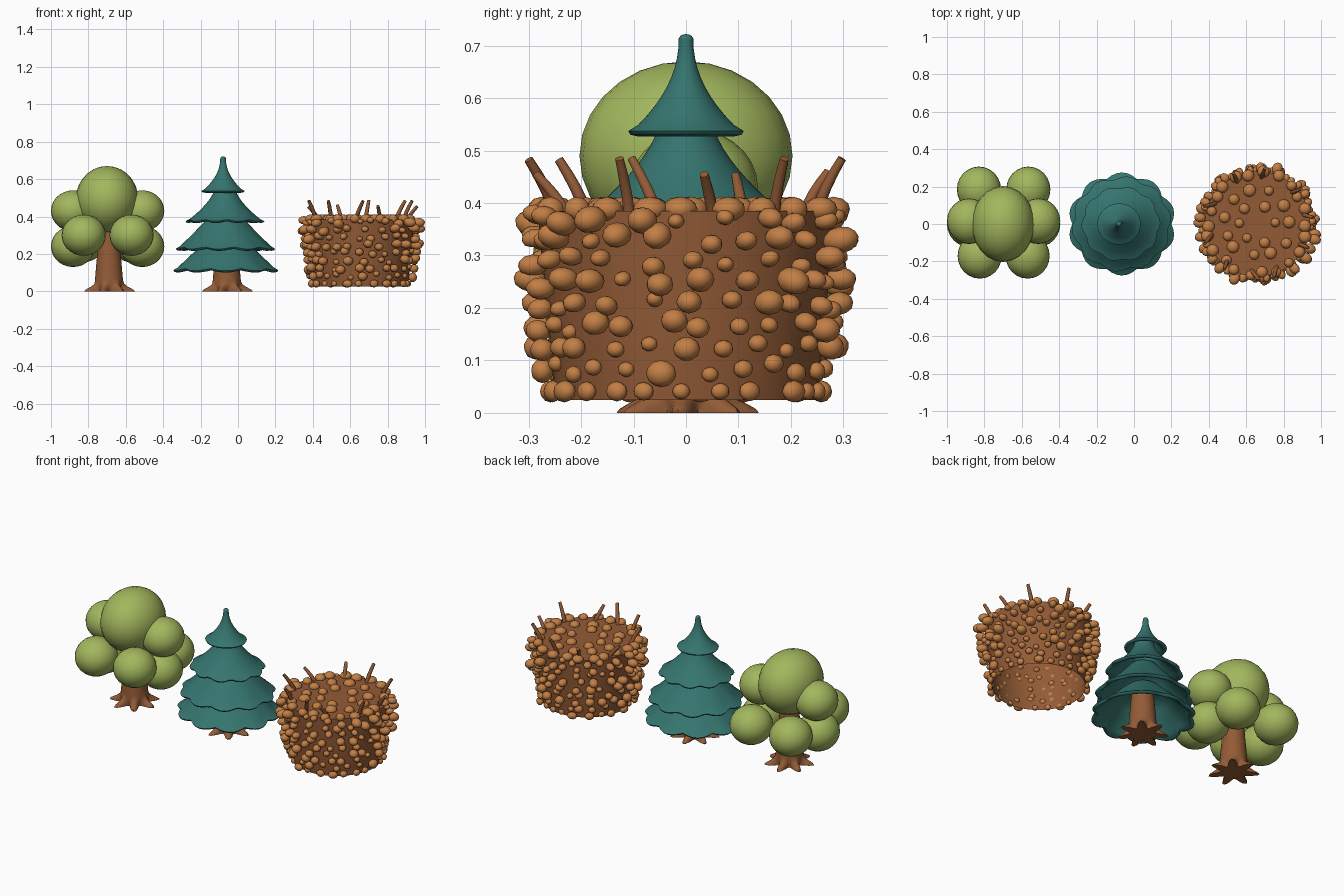
import bpy, bmesh, math, random
from mathutils import Matrix, Vector

if "Cube" in bpy.data.objects:
    bpy.data.objects.remove(bpy.data.objects["Cube"])
random.seed(4)

def mat(name, *rgb):
    m = bpy.data.materials.new(name)
    m.diffuse_color = (*rgb, 1)
    m.use_nodes = True
    m.node_tree.nodes["Principled BSDF"].inputs["Base Color"].default_value = m.diffuse_color
    return m

LEAF = mat("leaf_green", .36, .47, .11)
PINE = mat("pine_teal", .036, .175, .157)
BARK = mat("bark_brown", .29, .105, .037)
NUT = mat("light_brown", .54, .21, .06)

def finish(bm, name, material, sharp=None):
    bmesh.ops.recalc_face_normals(bm, faces=bm.faces)
    me = bpy.data.meshes.new(name)
    bm.to_mesh(me)
    bm.free()
    me.materials.append(material)
    ob = bpy.data.objects.new(name, me)
    bpy.context.collection.objects.link(ob)
    for p in me.polygons:
        p.use_smooth = True
    if sharp:
        bpy.ops.object.select_all(action='DESELECT')
        ob.select_set(True)
        bpy.context.view_layer.objects.active = ob
        bpy.ops.object.shade_smooth_by_angle(angle=math.radians(sharp))

def loft(name, material, cx, rows, point, n, sharp, sx=1, bottom=True):
    """Skin rings around x = cx; point(row, angle) gives radius and height."""
    bm = bmesh.new()
    rings = []
    for row in rows:
        ring = []
        for i in range(n):
            a = 2 * math.pi * i / n
            r, z = point(row, a)
            ring.append(bm.verts.new((cx + sx * r * math.cos(a), r * math.sin(a), z)))
        rings.append(ring)
    for a, b in zip(rings, rings[1:]):
        for i in range(n):
            j = (i + 1) % n
            bm.faces.new((a[i], a[j], b[j], b[i]))
    if bottom:
        bm.faces.new(rings[0])
    bm.faces.new(rings[-1])
    finish(bm, name, material, sharp)

# Trunks with star-shaped roots, flaring near the ground
def root_point(z, a):
    star = ((1 + math.cos(7 * a + .6)) / 2) ** 1.4
    spread = math.exp(-(z / .026) ** 2)
    return .08 - .085 * z - .012 * spread + .072 * star * spread, z

def trunk(name, cx, top):
    loft(name, BARK, cx, [top * (i / 16) ** 2 for i in range(17)], root_point, 56, 50)

trunk("round_tree_trunk", -.69, .42)
trunk("pine_trunk", -.06, .26)

# Round tree foliage: one big crown and eight clumps, paired left and right
def blob(name, c, r):
    bm = bmesh.new()
    bmesh.ops.create_uvsphere(bm, u_segments=24, v_segments=14, radius=1,
                              matrix=Matrix.Translation(c) @ Matrix.Diagonal((*r, 1)))
    finish(bm, name, LEAF)

blob("crown_top", (-.7, 0, .49), (.168, .203, .18))
for label, dx, y, z in (("front", .128, -.17, .3), ("back", .132, .185, .265),
                        ("upper", .185, .015, .43), ("lower", .185, 0, .24)):
    for side, sx in (("left", -1), ("right", 1)):
        blob(f"clump_{label}_{side}", (-.697 + sx * dx, y, z), (.118, .122, .11))

# Pine tiers: hollow bells with scalloped, rounded rims
def tier(name, cx, z_rim, r_rim, z_top, r_top, power, scallop, phase):
    h = z_top - z_rim
    def at(t, inset):
        return r_top + (r_rim - r_top) * t ** power - inset, z_top - h * t, t
    rows = [at(i / 10, 0) for i in range(10)]
    rows += [(r_rim, z_rim + .006, 1), (r_rim - .004, z_rim - .001, 1), (r_rim - .018, z_rim - .004, 1)]
    rows += [at(i / 10, .02 if i > 3 else .01) for i in (9, 8, 6, 4, 2)]
    def point(row, a):
        r, z, t = row
        s = scallop * t ** 2 * (abs(math.sin(5 * a + phase)) - .6)
        return max(r, .004) * (1 + .09 * s), z - .012 * s
    loft(name, PINE, cx, rows, point, 60, 60, 1.05)

tier("pine_tier_bottom", -.065, .109, .266, .29, .08, 1, 1, 0)
tier("pine_tier_lower", -.067, .225, .247, .42, .07, 1.1, 1, .7)
tier("pine_tier_upper", -.07, .373, .195, .56, .05, 1.6, .9, 1.3)
tier("pine_tier_tip", -.08, .531, .11, .712, .014, 2.1, 0, 0)
bm = bmesh.new()
bmesh.ops.create_uvsphere(bm, u_segments=16, v_segments=8, radius=.0145,
                          matrix=Matrix.Translation((-.08, 0, .711)) @ Matrix.Diagonal((1, 1, .75, 1)))
finish(bm, "pine_tip_cap", PINE)

# Round bush body, open underneath
BX = .66
def body_radius(z):
    return .242 + .04 * min(1, z / .38) ** .7

loft("bush_body", BARK, BX, [.025 + .06 * i for i in range(7)],
     lambda z, a: (body_radius(z), z), 40, 40, 1, False)

# Bumps: staggered rows on the side, rings on the top
bm = bmesh.new()
def bump(a, r, z, size, tilt=0):
    m = (Matrix.Translation((BX + r * math.cos(a), r * math.sin(a), z))
         @ Matrix.Rotation(a, 4, 'Z') @ Matrix.Rotation(tilt, 4, 'Y') @ Matrix.Diagonal((*size, 1)))
    bmesh.ops.create_icosphere(bm, subdivisions=2, radius=1, matrix=m)

for k in range(9):
    for i in range(23):
        a = 2 * math.pi * (i + .5 * (k % 2) + random.uniform(-.25, .25)) / 23
        big = random.random()
        z = .041 + .041 * k + (random.uniform(-.01, .012) if k else 0)
        out = min(1, .5 + z * 2)
        s = .014 + .012 * big
        bump(a, body_radius(z) + (.002 + .034 * big) * out, z,
             ((.02 + .016 * big) * out, s * 1.12, min(s, z - .02)),
             random.uniform(-.3, .3) if k > 1 else 0)
for n, r in ((6, .1), (11, .175), (22, .268)):
    for i in range(n):
        a = 2 * math.pi * (i + random.uniform(-.2, .2)) / n
        s = random.uniform(.025, .035)
        bump(a, r + random.uniform(-.015, .015), .388, (s, s, .024))
finish(bm, "bush_bumps", NUT)

# Twigs: bent tapered tubes around the top edge
for i in range(10):
    a = 2 * math.pi * (i + .3 + random.uniform(-.15, .15)) / 10
    h = random.uniform(.075, .115)
    lean = random.uniform(-.2, .2)
    cu = bpy.data.curves.new(f"twig_{i + 1}", 'CURVE')
    cu.dimensions = '3D'
    cu.bevel_depth = .0115
    cu.bevel_resolution = 2
    cu.use_fill_caps = True
    sp = cu.splines.new('POLY')
    sp.points.add(4)
    for k, p in enumerate(sp.points):
        t = k / 4
        r, b = .25 + .05 * t ** 1.4, a + lean * t
        p.co = (BX + r * math.cos(b), r * math.sin(b), .375 + h * t, 1)
        p.radius = 1 - .25 * t ** 2
    cu.materials.append(BARK)
    bpy.context.collection.objects.link(bpy.data.objects.new(f"twig_{i + 1}", cu))
